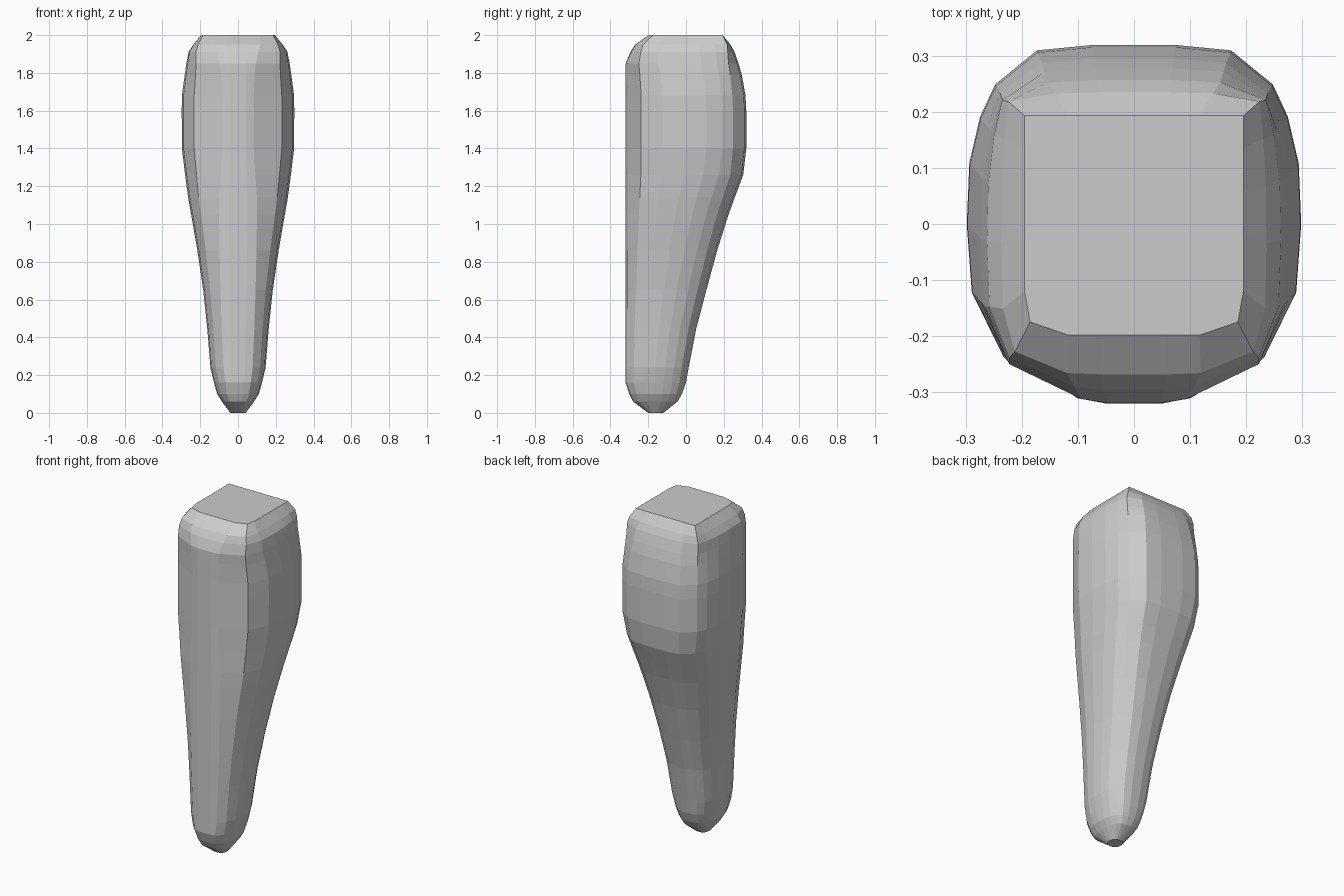
import bpy, bmesh

# Half cross-sections from front to back: (fraction of half width, fraction of depth)
SLIM = [(.25, 0), (.53, .02), (.80, .13), (.96, .30), (1, .47),
        (.97, .63), (.88, .77), (.73, .89), (.50, .97), (.20, 1)]
FULL = [(.14, 0), (.28, .015), (.78, .13), (.97, .31), (1, .50),
        (.985, .67), (.92, .80), (.83, .89), (.58, .985), (.25, 1)]
CAP = [(.30, 0), (.60, 0), (.95, .06), (1, .20), (1, .45),
       (1, .66), (1, .85), (1, 1), (.60, 1), (.25, 1)]

# Height, half width, front y, back y, fullness (0 slim, 1 full, 2 squared cap)
LEVELS = [
    (0.00, .040, -.20, -.12, 0), (0.06, .085, -.28, -.045, 0),
    (0.10, .110, -.30, -.022, 0), (0.16, .127, -.32, .000, 0),
    (0.24, .146, -.32, .014, 0), (0.45, .163, -.32, .055, 0),
    (0.65, .184, -.32, .108, .1), (0.86, .215, -.32, .165, .3),
    (1.05, .248, -.32, .225, .5), (1.14, .264, -.32, .258, .6),
    (1.26, .280, -.32, .303, .8), (1.40, .297, -.32, .319, 1),
    (1.60, .298, -.32, .319, 1), (1.68, .297, -.32, .315, 1),
    (1.79, .282, -.32, .295, 1.1), (1.85, .273, -.319, .278, 1.2),
    (1.91, .262, -.295, .257, 1.4), (1.95, .236, -.268, .235, 1.7),
    (2.00, .195, -.198, .193, 2),
]


def section(kind):
    a, b, f = (SLIM, FULL, kind) if kind <= 1 else (FULL, CAP, kind - 1)
    return [(p[0] + (q[0] - p[0]) * f, p[1] + (q[1] - p[1]) * f) for p, q in zip(a, b)]


# Loft the tapered club-shaped body through the levels
bm = bmesh.new()
rings = []
for z, w, front, back, kind in LEVELS:
    half = section(kind)
    outline = half + [(-x, t) for x, t in reversed(half)]
    rings.append([bm.verts.new((x * w, front + (back - front) * t, z)) for x, t in outline])
for low, high in zip(rings, rings[1:]):
    for i in range(len(low)):
        j = (i + 1) % len(low)
        bm.faces.new((low[i], low[j], high[j], high[i]))
bm.faces.new(rings[0][::-1])
bm.faces.new(rings[-1])
bmesh.ops.recalc_face_normals(bm, faces=bm.faces)

mesh = bpy.data.meshes.new("tapered_body")
bm.to_mesh(mesh)
bm.free()
body = bpy.data.objects.new("tapered_body", mesh)
bpy.context.collection.objects.link(body)
